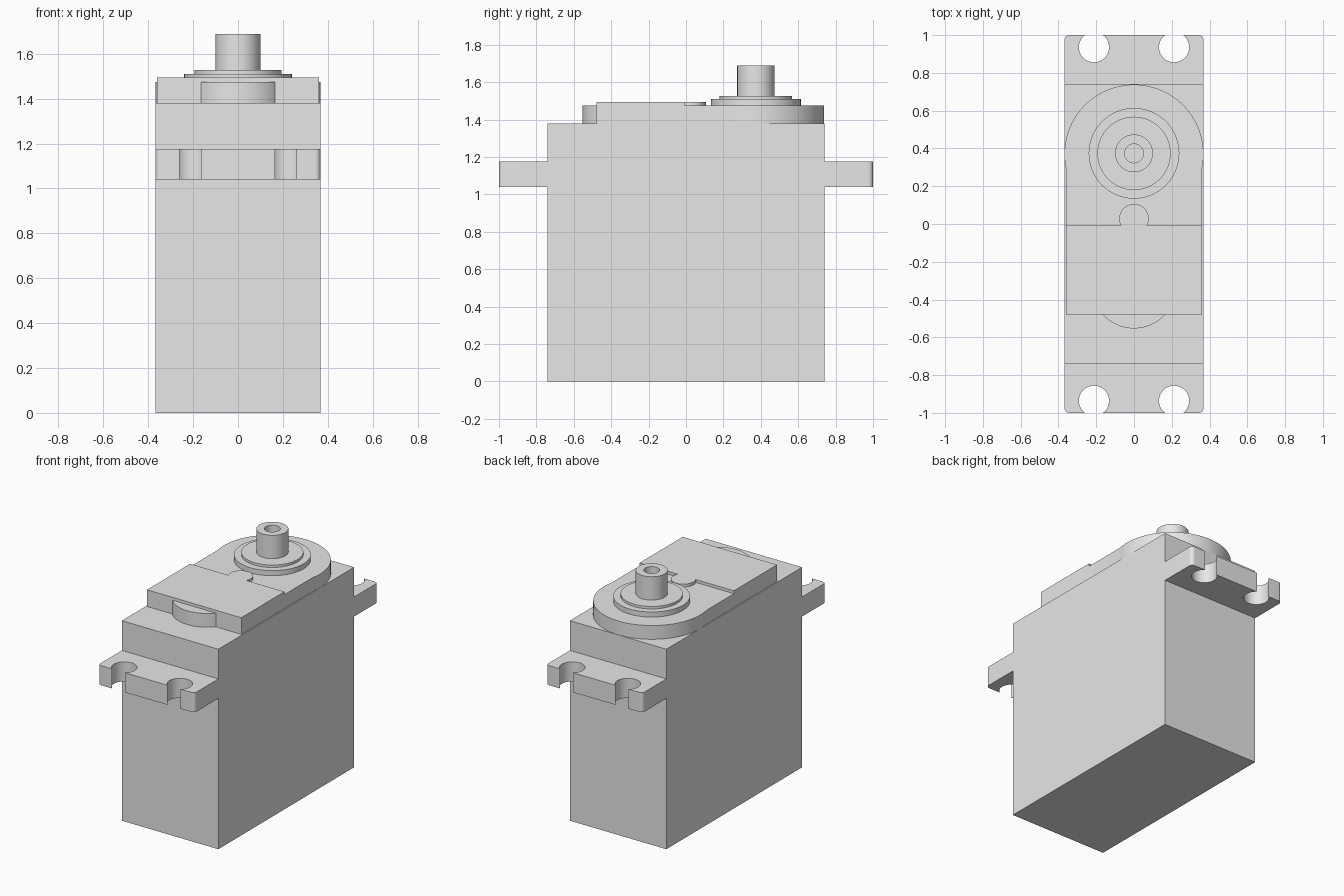
import bpy, bmesh
from math import sin, cos, asin, acos, radians, degrees, pi

cube = bpy.data.objects.get("Cube")
if cube:
    bpy.data.objects.remove(cube, do_unlink=True)

grey = bpy.data.materials.new("light grey plastic")
grey.use_nodes = True
colour = (0.8, 0.8, 0.8, 1)
grey.diffuse_color = colour
grey.node_tree.nodes["Principled BSDF"].inputs["Base Color"].default_value = colour

HALF_W, HALF_L, TOP = 0.368, 0.74, 1.38


def arc(cx, cy, r, start, end, steps=32):
    """Points along an arc, angles in degrees."""
    angles = [radians(start + (end - start) * i / steps) for i in range(steps + 1)]
    return [(cx + r * cos(a), cy + r * sin(a)) for a in angles]


def finish(name, bm):
    bmesh.ops.remove_doubles(bm, verts=bm.verts, dist=1e-5)
    bmesh.ops.recalc_face_normals(bm, faces=bm.faces)
    mesh = bpy.data.meshes.new(name)
    bm.to_mesh(mesh)
    bm.free()
    mesh.materials.append(grey)
    obj = bpy.data.objects.new(name, mesh)
    bpy.context.collection.objects.link(obj)
    bpy.ops.object.select_all(action='DESELECT')
    obj.select_set(True)
    bpy.context.view_layer.objects.active = obj
    bpy.ops.object.shade_smooth_by_angle(angle=radians(30))
    return obj


def extrude(name, outline, z0, z1):
    """Solid plate with the given outline between two heights."""
    bm = bmesh.new()
    face = bm.faces.new([bm.verts.new((x, y, z0)) for x, y in outline])
    new = bmesh.ops.extrude_face_region(bm, geom=[face], use_keep_orig=True)["geom"]
    for v in new:
        if isinstance(v, bmesh.types.BMVert):
            v.co.z = z1
    return finish(name, bm)


def lathe(name, profile, cy, steps=64):
    """Solid of revolution around a vertical axis at x = 0."""
    bm = bmesh.new()
    verts = [bm.verts.new((r, cy, z)) for r, z in profile]
    edges = [bm.edges.new(pair) for pair in zip(verts, verts[1:])]
    bmesh.ops.spin(bm, geom=verts + edges, cent=(0, cy, 0), axis=(0, 0, 1),
                   angle=2 * pi, steps=steps, use_merge=True)
    return finish(name, bm)


# Main case
extrude("case", [(-HALF_W, -HALF_L), (HALF_W, -HALF_L),
                 (HALF_W, HALF_L), (-HALF_W, HALF_L)], 0, TOP)

# Mounting ears with rounded corners and open screw holes
hole_x, hole_y, hole_r, corner = 0.212, 0.936, 0.08, 0.025
lip = degrees(asin((1 - hole_y) / hole_r))
ear = [(-HALF_W, HALF_L), (HALF_W, HALF_L)]
ear += arc(HALF_W - corner, 1 - corner, corner, 0, 90, 8)
for x in (hole_x, -hole_x):
    ear += arc(x, hole_y, hole_r, lip, -180 - lip)
ear += arc(corner - HALF_W, 1 - corner, corner, 90, 180, 8)
for name, side in (("back_ear", 1), ("front_ear", -1)):
    extrude(name, [(x, y * side) for x, y in ear], 1.04, 1.175)

# Gear cover: straight sides running into a round end
gear_y, cover_w = 0.37, 0.36
meet = degrees(acos(cover_w / HALF_W))
cover = [(-cover_w, -0.008), (cover_w, -0.008)]
cover += arc(0, gear_y, HALF_W, -meet, 180 + meet, 64)
extrude("gear_cover", cover, TOP, 1.475)

# Raised lid with a round key at its back edge
key_y, key_r, lid_y = 0.028, 0.078, -0.008
key = degrees(asin((lid_y - key_y) / key_r))
lid = [(-cover_w, -0.478), (cover_w, -0.478), (cover_w, lid_y)]
lid += arc(0, key_y, key_r, key, 180 - key) + [(-cover_w, lid_y)]
extrude("raised_lid", lid, TOP, 1.495)

# Round tab at the front of the lid
tab_half = degrees(asin(0.167 / 0.22))
extrude("front_tab", arc(0, -0.333, 0.22, -90 - tab_half, -90 + tab_half),
        TOP, 1.475)

# Stepped collar and hollow output shaft
lathe("output_shaft", [(0, 1.47), (0.24, 1.47), (0.24, 1.51), (0.194, 1.51),
                       (0.194, 1.527), (0.1, 1.527), (0.1, 1.688),
                       (0.05, 1.688), (0.05, 1.54), (0, 1.54)], gear_y + 0.004)
